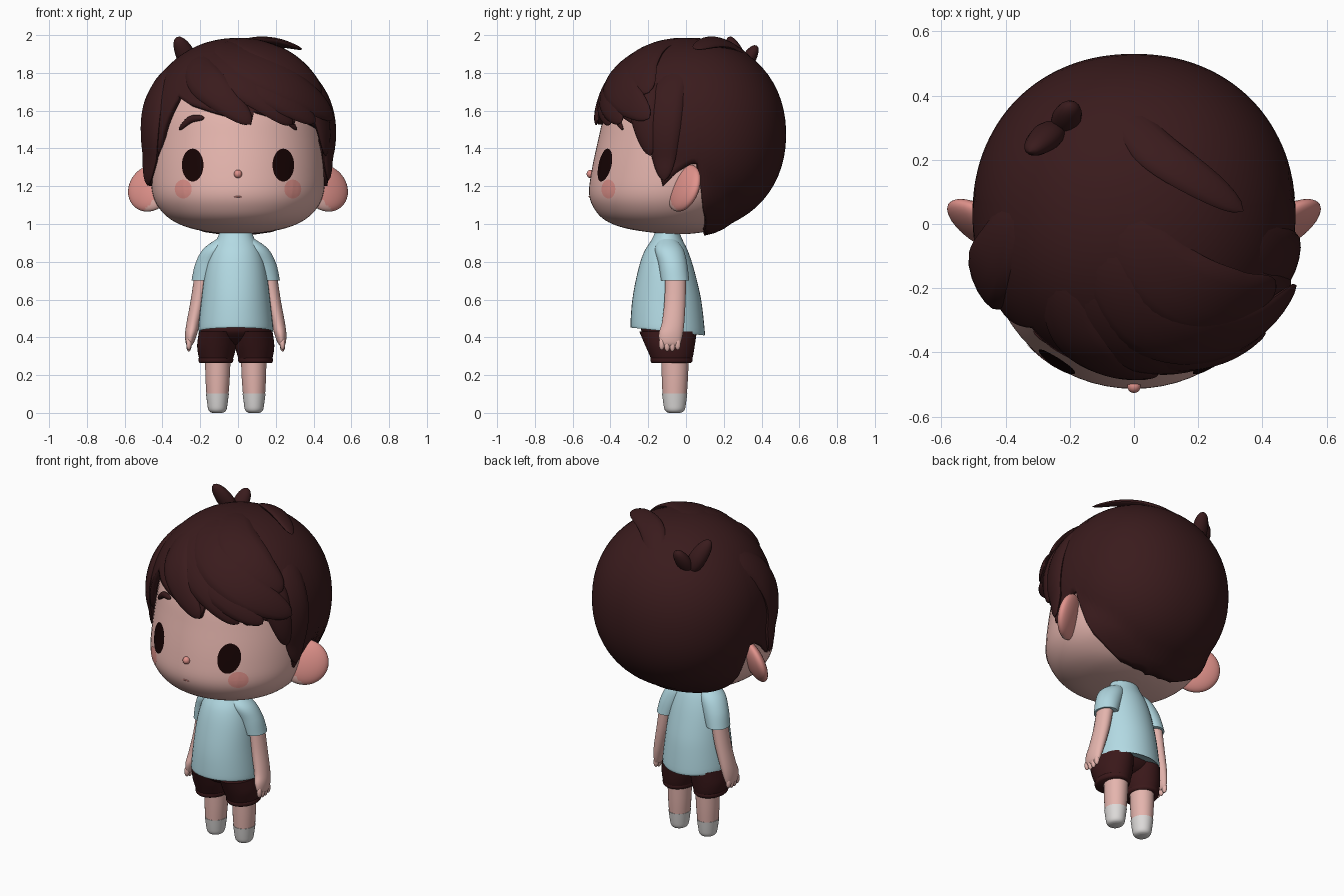
import bpy, bmesh
from math import sin, cos, pi, radians
from mathutils import Vector, Matrix, Euler
from mathutils.bvhtree import BVHTree

cube = bpy.data.objects.get("Cube")
if cube:
    bpy.data.objects.remove(cube, do_unlink=True)


def material(name, *rgb):
    m = bpy.data.materials.new(name)
    m.use_nodes = True
    m.diffuse_color = (*rgb, 1)
    m.node_tree.nodes["Principled BSDF"].inputs["Base Color"].default_value = (*rgb, 1)
    return m


SKIN = material("skin", .78, .46, .42)
PINK = material("rosy_pink", .75, .29, .26)
HAIR = material("dark_brown_hair", .042, .011, .012)
EYE = material("eye_black", .008, .001, .001)
SHIRT = material("pale_blue_cloth", .45, .7, .77)
SHORTS = material("maroon_cloth", .042, .009, .01)
SOCK = material("white_cloth", .72, .70, .69)
built = []


def finish(name, bm, mat, closed=True):
    if closed:
        bmesh.ops.recalc_face_normals(bm, faces=bm.faces)
    me = bpy.data.meshes.new(name)
    bm.to_mesh(me)
    bm.free()
    me.materials.append(mat)
    ob = bpy.data.objects.new(name, me)
    bpy.context.collection.objects.link(ob)
    built.append(ob)
    return ob


def spline(points, steps):
    """Smooth curve through tuples of any length."""
    out, last = [], len(points) - 1
    for i in range(last):
        quad = [points[min(max(i + k, 0), last)] for k in (-1, 0, 1, 2)]
        for j in range(steps):
            t = j / steps
            out.append(tuple(b + t / 2 * (c - a + t * (2*a - 5*b + 4*c - d + t * (3*(b - c) + d - a)))
                             for a, b, c, d in zip(*quad)))
    return out + [tuple(points[-1])]


def skin_rings(name, rings, mat, pole=None):
    """Bridge rings; a pole gives an open fan, otherwise both ends are capped."""
    bm = bmesh.new()
    rows = [[bm.verts.new(p) for p in ring] for ring in rings]
    n = len(rows[0])
    for a, b in zip(rows, rows[1:]):
        for j in range(n):
            k = (j + 1) % n
            bm.faces.new((a[j], b[j], b[k], a[k]))
    if pole is not None:
        top = bm.verts.new(pole)
        for j in range(n):
            bm.faces.new((top, rows[0][j], rows[0][(j + 1) % n]))
    else:
        bm.faces.new(rows[0])
        bm.faces.new(rows[-1])
    return finish(name, bm, mat, pole is None)


BODY_X = -.012


def loft(name, mat, rows, side=1, n=40, shift=BODY_X):
    """Stacked horizontal ellipses: height, centre x, centre y, radius x, radius y."""
    rings = [[(shift + side * cx + rx * cos(2*pi*j/n), cy + ry * sin(2*pi*j/n), z) for j in range(n)]
             for z, cx, cy, rx, ry in spline(rows, 5)]
    return skin_rings(name, rings, mat)


def ball(name, mat, loc, size, rot=(0, 0, 0)):
    bm = bmesh.new()
    m = Matrix.LocRotScale(Vector(loc), Euler([radians(a) for a in rot]), Vector(size))
    bmesh.ops.create_uvsphere(bm, u_segments=32, v_segments=20, radius=1, matrix=m)
    return finish(name, bm, mat)


def sweep(name, mat, path, width, thick, normal, n=14):
    """Leaf-shaped tube along a path, tapering at both ends."""
    rings, last = [], len(path) - 1
    for i, p in enumerate(path):
        tangent = (path[min(i + 1, last)] - path[max(i - 1, 0)]).normalized()
        across = tangent.cross(normal(p)).normalized()
        up = across.cross(tangent)
        t = i / last
        f = max(.02, 2.4 * t ** .6 * (1 - t) ** .67)
        rings.append([p + across * (width * f * cos(2*pi*j/n)) + up * (thick * f * sin(2*pi*j/n))
                      for j in range(n)])
    return skin_rings(name, rings, mat)


# Head
head = loft("head", SKIN, [
    (.948, 0, -.04, .06, .06), (.957, 0, -.055, .15, .145), (.98, 0, -.08, .26, .25),
    (1.02, 0, -.098, .35, .33), (1.08, 0, -.09, .415, .395), (1.16, 0, -.076, .452, .437),
    (1.28, 0, -.045, .462, .455), (1.45, 0, -.012, .455, .452), (1.6, 0, 0, .43, .425),
    (1.75, 0, .005, .36, .35), (1.88, 0, .01, .2, .2)], n=64, shift=0)
tree = BVHTree.FromPolygons([v.co for v in head.data.vertices],
                            [p.vertices[:] for p in head.data.polygons])


def on_face(x, z, lift=.005):
    hit = tree.ray_cast(Vector((x, -2, z)), Vector((0, 1, 0)))[0]
    return hit - Vector((0, lift, 0))


def face_disc(name, mat, x, z, rx, rz, lift, n=32):
    rings = [[on_face(x + rx*k/5 * cos(2*pi*j/n), z + rz*k/5 * sin(2*pi*j/n), lift) for j in range(n)]
             for k in range(1, 6)]
    return skin_rings(name, rings, mat, on_face(x, z, lift))


# Face details and ears
front = Vector((0, -1, 0))
ball("nose", PINK, (0, -.505, 1.265), (.021, .021, .022))
mouth = [on_face(x, 1.143 + z, .001) for x, z in spline([(-.022, -.001), (0, .002), (.022, -.001)], 6)]
sweep("mouth", PINK, mouth, .004, .004, lambda p: front)
for side, label in ((1, "left"), (-1, "right")):
    face_disc(label + "_eye", EYE, side * .24, 1.312, .057, .087, .007)
    face_disc(label + "_blush", PINK, side * .29, 1.185, .045, .05, .004)
    brow = spline([(.178, 1.562), (.25, 1.553), (.312, 1.498)], 8)
    sweep(label + "_eyebrow", HAIR, [on_face(side * x, z) for x, z in brow], .019, .015, lambda p: front)
    ear = ball(label + "_ear", PINK, (side * .462, -.01, 1.19), (.137, .045, .13), (-18, 0, side * 32))
    ear.data.materials.append(SKIN)
    for f in ear.data.polygons:
        f.material_index = int(f.normal.y < 0 and f.center.z + abs(f.center.x) < 1.57)

# Hair cap, wrapped outside the head with a jagged hem
CENTRE = Vector((0, .03, 1.475))
RADII = Vector((.503, .5, .51))
FULLNESS = 2.12


def hair_point(direction, lift=0):
    d = direction.normalized()
    r = sum(abs(d[i] / RADII[i]) ** FULLNESS for i in range(3)) ** (-1 / FULLNESS)
    hit = tree.ray_cast(CENTRE, d)
    if hit[0]:
        r = max(r, hit[3] + .02)
    return CENTRE + d * (r + lift)


# Hem: degrees around from the front, degrees down from the crown
BACK = [(72, 119), (80, 113), (90, 108), (94, 108), (97, 125), (100, 137), (110, 160), (130, 168), (180, 173)]
HEM = [(-a, t) for a, t in reversed(BACK)] + [
    (-66, 110), (-56, 98), (-49, 82), (-42, 67), (-32, 72), (-18, 76), (0, 81), (8, 84), (10, 76), (20, 79),
    (36, 84), (39, 78), (52, 84), (62, 87), (67, 100)] + BACK


def hem(angle):
    for (a, t), (b, u) in zip(HEM, HEM[1:]):
        if a <= angle <= b:
            return radians(t + (u - t) * (angle - a) / (b - a))


ROWS, COLS = 30, 180
rings = []
for i in range(1, ROWS + 1):
    ring = []
    for j in range(COLS):
        angle = j * 360 / COLS - 180
        phi, theta = radians(angle), hem(angle) * i / ROWS
        ring.append(hair_point(Vector((sin(theta) * sin(phi), -sin(theta) * cos(phi), cos(theta)))))
    rings.append(ring)
cap = skin_rings("hair_cap", rings, HAIR, hair_point(Vector((0, 0, 1))))
solid = cap.modifiers.new("thickness", "SOLIDIFY")
solid.thickness = .035
solid.offset = -1

# Swept locks rising out of the cap: name, width, thickness, tip lift, path
LOCKS = [
    ("crown_lock", .07, .022, .055, [(-.08, .4, 1.8), (.08, .22, 1.95), (.32, .04, 1.9)]),
    ("upper_sweep", .13, .035, .035, [(-.15, .15, 1.95), (.1, -.17, 1.93), (.3, -.25, 1.82), (.49, -.22, 1.72)]),
    ("middle_sweep", .125, .035, .055, [(-.18, .1, 1.95), (.03, -.3, 1.87), (.3, -.35, 1.72), (.5, -.19, 1.56)]),
    ("lower_sweep", .095, .032, .05, [(-.2, 0, 1.93), (.05, -.39, 1.79), (.25, -.41, 1.66), (.42, -.35, 1.54)]),
    ("fringe_centre", .105, .034, .015, [(-.2, -.05, 1.92), (-.06, -.37, 1.82), (.12, -.43, 1.69), (.3, -.42, 1.53)]),
    ("fringe_side", .1, .034, .015, [(-.22, -.05, 1.91), (-.21, -.33, 1.82), (-.11, -.43, 1.7), (.07, -.47, 1.53)]),
    ("right_temple", .11, .042, .015, [(-.3, .1, 1.84), (-.43, -.1, 1.7), (-.45, -.17, 1.48), (-.45, -.12, 1.22)]),
    ("left_temple", .1, .034, .012, [(.32, 0, 1.86), (.44, -.1, 1.7), (.48, -.12, 1.48), (.46, -.11, 1.24)]),
    ("left_side_lock", .09, .034, .02, [(.3, -.15, 1.86), (.41, -.24, 1.74), (.47, -.25, 1.6), (.47, -.19, 1.36)]),
]
for name, width, thick, lift, points in LOCKS:
    path = spline([Vector(p) for p in points], 9)
    rise = [i / (len(path) - 1) for i in range(len(path))]
    path = [hair_point(Vector(p) - CENTRE, lift * t * t - .006 - .03 * (1 - t) ** 2)
            for p, t in zip(path, rise)]
    sweep(name, HAIR, path, width, thick, lambda p: (p - CENTRE).normalized())

# Sprouting tuft
TUFT = [("large_tuft", .052, [(-.24, .3, 1.8), (-.275, .27, 1.89), (-.325, .225, 1.99)]),
        ("small_tuft", .047, [(-.23, .28, 1.78), (-.21, .33, 1.87), (-.195, .375, 1.945)])]
for name, width, points in TUFT:
    sweep(name, HAIR, [Vector(p) for p in spline(points, 8)], width, width * .8, lambda p: front)

# Shirt with a hem that dips at the back
shirt = loft("shirt", SHIRT, [
    (.438, 0, -.097, .19, .19), (.445, 0, -.097, .198, .197), (.6, 0, -.102, .182, .182),
    (.75, 0, -.105, .162, .15), (.85, 0, -.105, .135, .118), (.92, 0, -.1, .1, .08),
    (.98, 0, -.1, .075, .055)])
for v in shirt.data.vertices:
    v.co.z -= (v.co.y + .1) * .1 * max(0, (.6 - v.co.z) / .16)

# Shorts seat
loft("shorts_seat", SHORTS, [(.36, 0, -.085, .05, .05), (.385, 0, -.088, .14, .1),
                             (.43, 0, -.095, .187, .14), (.47, 0, -.095, .17, .14)])

# Limbs, mirrored
for side, label in ((1, "left"), (-1, "right")):
    loft(label + "_sleeve", SHIRT, [(.93, .055, -.1, .03, .035), (.87, .1, -.09, .07, .074),
                                    (.79, .14, -.07, .074, .076), (.7, .169, -.057, .065, .074)], side)
    loft(label + "_arm", SKIN, [
        (.74, .175, -.055, .042, .055), (.6, .198, -.058, .04, .056), (.48, .224, -.068, .036, .059),
        (.42, .236, -.08, .032, .064), (.375, .243, -.083, .023, .057), (.355, .246, -.083, .012, .047)], side)
    for k in range(4):
        ball(label + "_finger", SKIN,
             (BODY_X + side * .248, -.128 + k * .028, .365 - .008 * (k in (1, 2))), (.014, .016, .032))
    loft(label + "_shorts_leg", SHORTS, [(.275, .104, -.075, .086, .105), (.31, .103, -.078, .096, .117),
                                         (.36, .1, -.085, .104, .132), (.43, .095, -.095, .1, .152)], side)
    loft(label + "_shorts_cuff", SHORTS, [(.264, .105, -.077, .085, .103), (.272, .105, -.077, .091, .11),
                                          (.286, .105, -.077, .092, .111), (.296, .105, -.077, .087, .106)], side)
    loft(label + "_leg", SKIN, [(.09, .097, -.06, .058, .064), (.18, .096, -.059, .064, .069),
                                (.3, .095, -.058, .068, .073)], side)
    loft(label + "_sock", SOCK, [(0, .097, -.06, .026, .03), (.006, .097, -.06, .04, .044),
                                 (.02, .097, -.06, .049, .054), (.05, .097, -.06, .054, .06),
                                 (.103, .097, -.06, .061, .067)], side)

# Smooth shading with crisp hems
bpy.ops.object.select_all(action="DESELECT")
for ob in built:
    ob.select_set(True)
bpy.context.view_layer.objects.active = head
bpy.ops.object.shade_smooth_by_angle(angle=radians(50))
